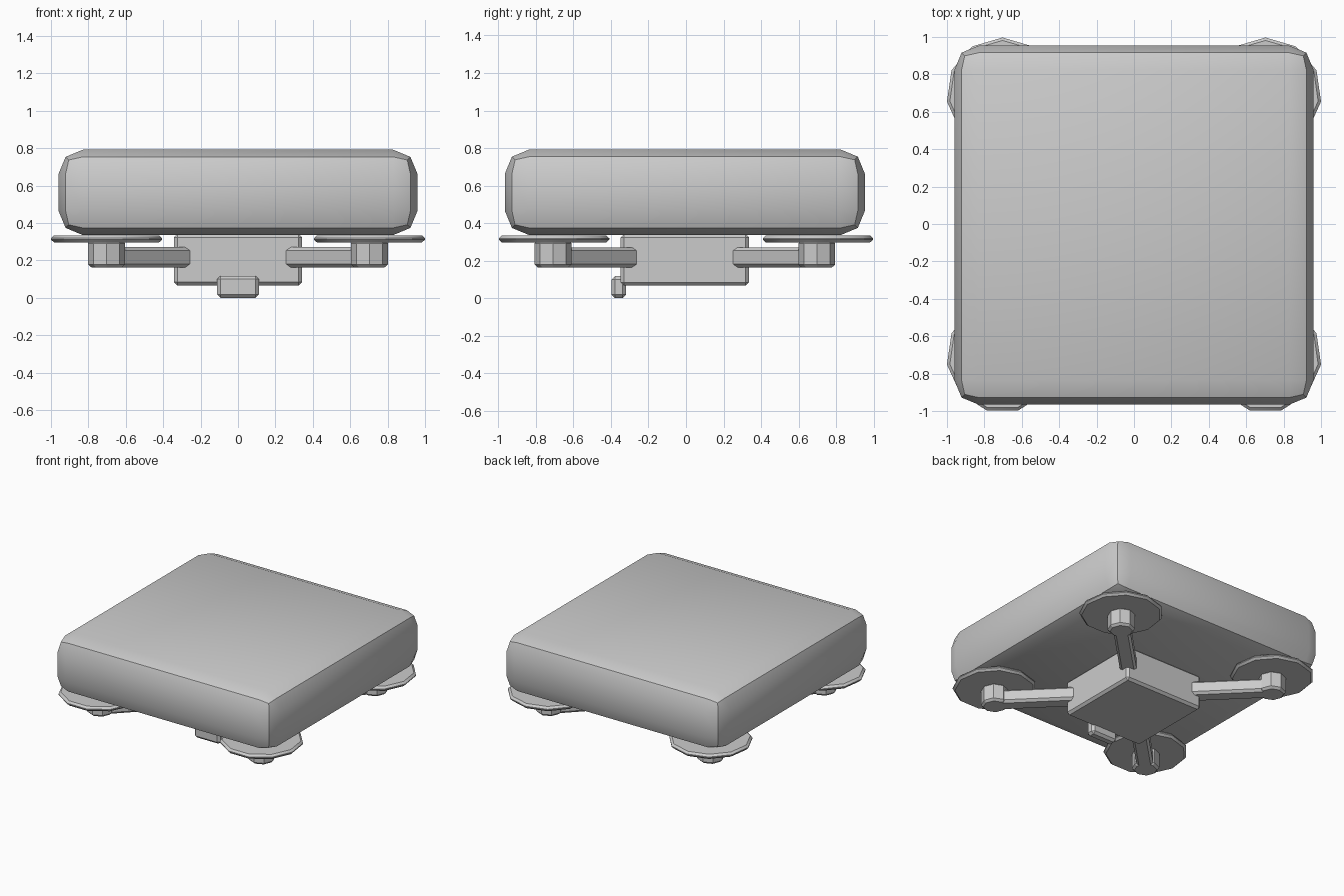
import bpy, bmesh, math
from mathutils import Matrix, Vector

if "Cube" in bpy.data.objects:
    bpy.data.objects.remove(bpy.data.objects["Cube"])

Y0 = -0.006          # small shift that centres the rotor extents
HUB = 0.703          # rotor centre distance along x and y


def finish(name, bm, bevel, segments, matrix):
    """Bevel the hard edges, place the part and smooth shallow angles."""
    bm.normal_update()
    edges = [e for e in bm.edges if e.calc_face_angle(0) > math.radians(60)]
    bmesh.ops.bevel(bm, geom=edges, offset=bevel, segments=segments,
                    profile=0.5, affect='EDGES', clamp_overlap=True)
    bmesh.ops.transform(bm, matrix=matrix, verts=bm.verts)
    bmesh.ops.recalc_face_normals(bm, faces=bm.faces)
    mesh = bpy.data.meshes.new(name)
    bm.to_mesh(mesh)
    bm.free()
    ob = bpy.data.objects.new(name, mesh)
    bpy.context.collection.objects.link(ob)
    bpy.ops.object.select_all(action='DESELECT')
    ob.select_set(True)
    bpy.context.view_layer.objects.active = ob
    bpy.ops.object.shade_smooth_by_angle(angle=math.radians(30))
    return ob


def box(name, centre, size, bevel, segments=1, turn=0.0):
    bm = bmesh.new()
    bmesh.ops.create_cube(bm, size=1)
    bmesh.ops.scale(bm, vec=Vector(size), verts=bm.verts)
    place = Matrix.Translation(centre) @ Matrix.Rotation(turn, 4, 'Z')
    return finish(name, bm, bevel, segments, place)


def prism(name, centre, radius, z0, z1, sides, bevel):
    """Upright prism with its first corner pointing to +y."""
    bm = bmesh.new()
    ring = [bm.verts.new((radius * math.sin(2 * math.pi * i / sides),
                          radius * math.cos(2 * math.pi * i / sides), z0))
            for i in range(sides)]
    face = bm.faces.new(ring)
    up = bmesh.ops.extrude_face_region(bm, geom=[face], use_keep_orig=True)
    top = [v for v in up['geom'] if isinstance(v, bmesh.types.BMVert)]
    bmesh.ops.translate(bm, vec=(0, 0, z1 - z0), verts=top)
    bmesh.ops.recalc_face_normals(bm, faces=bm.faces)
    return finish(name, bm, bevel, 1, Matrix.Translation((*centre, 0)))


# Rounded cargo slab on top
box("cargo_box", (0, Y0, 0.564), (1.92, 1.92, 0.456), 0.13, 2)

# Central body and the small camera at its front
box("body", (0, Y0, 0.204), (0.684, 0.684, 0.276), 0.018)
box("camera", (0, -0.358, 0.059), (0.224, 0.076, 0.118), 0.018)

# Four diagonal arms, each with a motor and a rotor disc
for sy, end in ((-1, "front"), (1, "back")):
    for sx, side in ((-1, "left"), (1, "right")):
        tag = f"{end}_{side}"
        hub = (sx * HUB, Y0 + sy * HUB)
        inner, outer = 0.2, 0.68
        mid = (inner + outer) / 2
        box(f"arm_{tag}", (sx * mid, Y0 + sy * mid, 0.217),
            ((outer - inner) * math.sqrt(2), 0.12, 0.108), 0.018,
            turn=math.atan2(sy, sx))
        prism(f"motor_{tag}", hub, 0.098, 0.163, 0.308, 8, 0.016)
        prism(f"rotor_{tag}", hub, 0.3, 0.297, 0.334, 11, 0.015)
